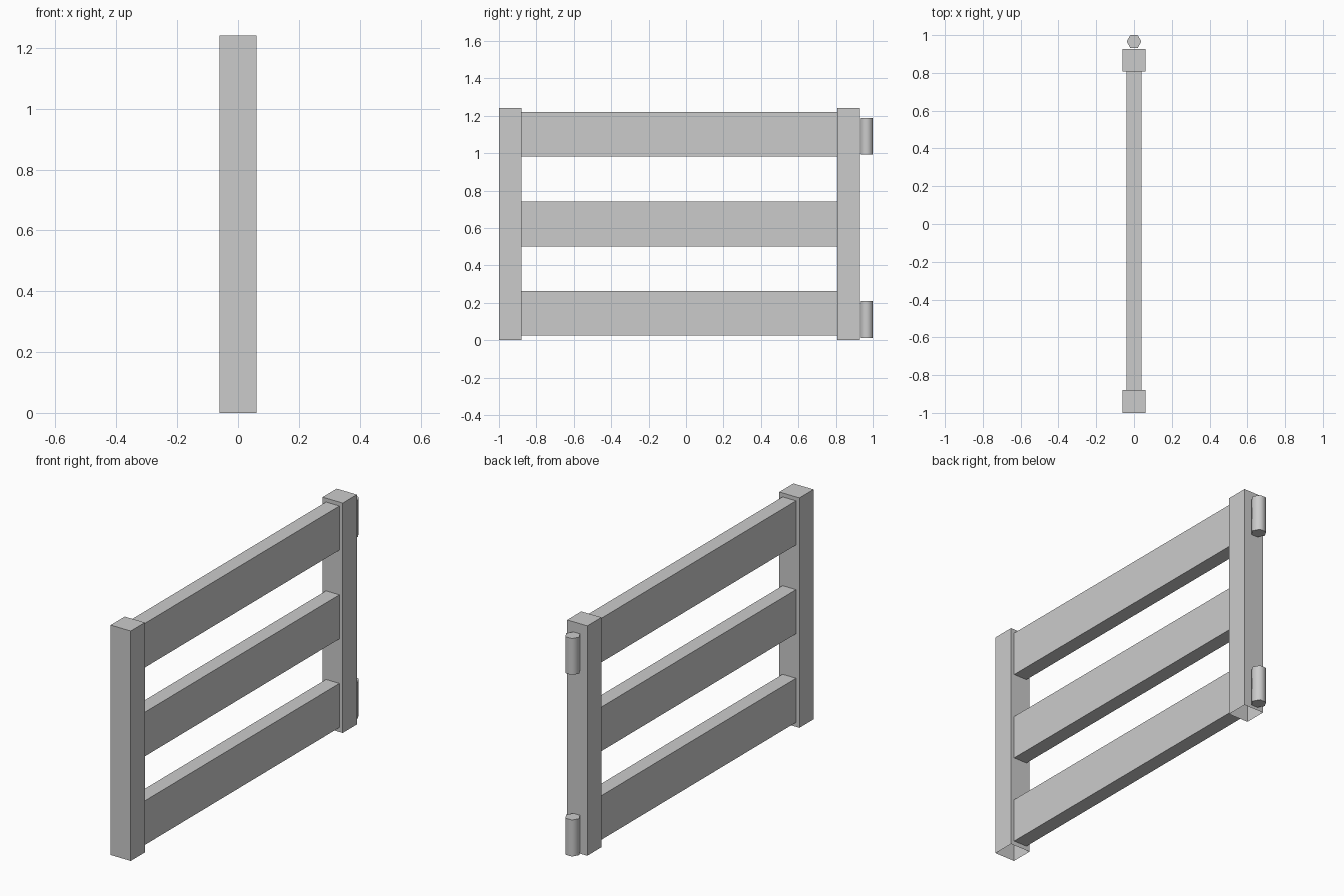
import bpy
import bmesh
from mathutils import Matrix, Vector
from math import radians

cube = bpy.data.objects.get("Cube")
if cube:
    bpy.data.objects.remove(cube, do_unlink=True)

grey = bpy.data.materials.new("light grey")
grey.use_nodes = True
COLOUR = (0.6, 0.6, 0.6, 1)
grey.diffuse_color = COLOUR
grey.node_tree.nodes["Principled BSDF"].inputs["Base Color"].default_value = COLOUR


def finish(name, bm):
    mesh = bpy.data.meshes.new(name)
    bm.to_mesh(mesh)
    bm.free()
    mesh.materials.append(grey)
    obj = bpy.data.objects.new(name, mesh)
    bpy.context.collection.objects.link(obj)
    return obj


def box(name, half_width, y0, y1, z0, z1, open_sides=()):
    """Box centred on x = 0; faces pointing along open_sides are left out."""
    bm = bmesh.new()
    bmesh.ops.create_cube(bm, size=1)
    bm.normal_update()
    gone = [f for f in bm.faces
            if any(f.normal.dot(Vector(d)) > 0.9 for d in open_sides)]
    bmesh.ops.delete(bm, geom=gone, context="FACES")
    bmesh.ops.scale(bm, vec=(2 * half_width, y1 - y0, z1 - z0), verts=bm.verts)
    bmesh.ops.translate(bm, vec=(0, (y0 + y1) / 2, (z0 + z1) / 2), verts=bm.verts)
    return finish(name, bm)


HEIGHT = 1.24
POST = 0.12
FRONT_IN = -1 + POST
BACK_IN = 0.807

# Square posts, open underneath
for name, y in (("front_post", -1), ("back_post", BACK_IN)):
    box(name, POST / 2, y, y + POST, 0, HEIGHT, [(0, 0, -1)])

# Three flat rails butting against the posts
for name, z in (("lower_rail", 0.143), ("middle_rail", 0.621), ("upper_rail", 1.1)):
    box(name, 0.04, FRONT_IN, BACK_IN, z - 0.119, z + 0.119, [(0, 1, 0), (0, -1, 0)])

# Six-sided hinge pins with softened sides
for name, z in (("lower_hinge", 0.111), ("upper_hinge", 1.09)):
    bm = bmesh.new()
    bmesh.ops.create_cone(bm, cap_ends=True, segments=6, radius1=0.039,
                          radius2=0.039, depth=0.197)
    # Points of the hexagon face sideways
    if max(v.co.x for v in bm.verts) < 0.038:
        bmesh.ops.rotate(bm, matrix=Matrix.Rotation(radians(30), 3, "Z"), verts=bm.verts)
    bmesh.ops.translate(bm, vec=(0, 0.966, z), verts=bm.verts)
    hinge = finish(name, bm)
    bpy.ops.object.select_all(action="DESELECT")
    hinge.select_set(True)
    bpy.context.view_layer.objects.active = hinge
    bpy.ops.object.shade_smooth_by_angle(angle=radians(65))
